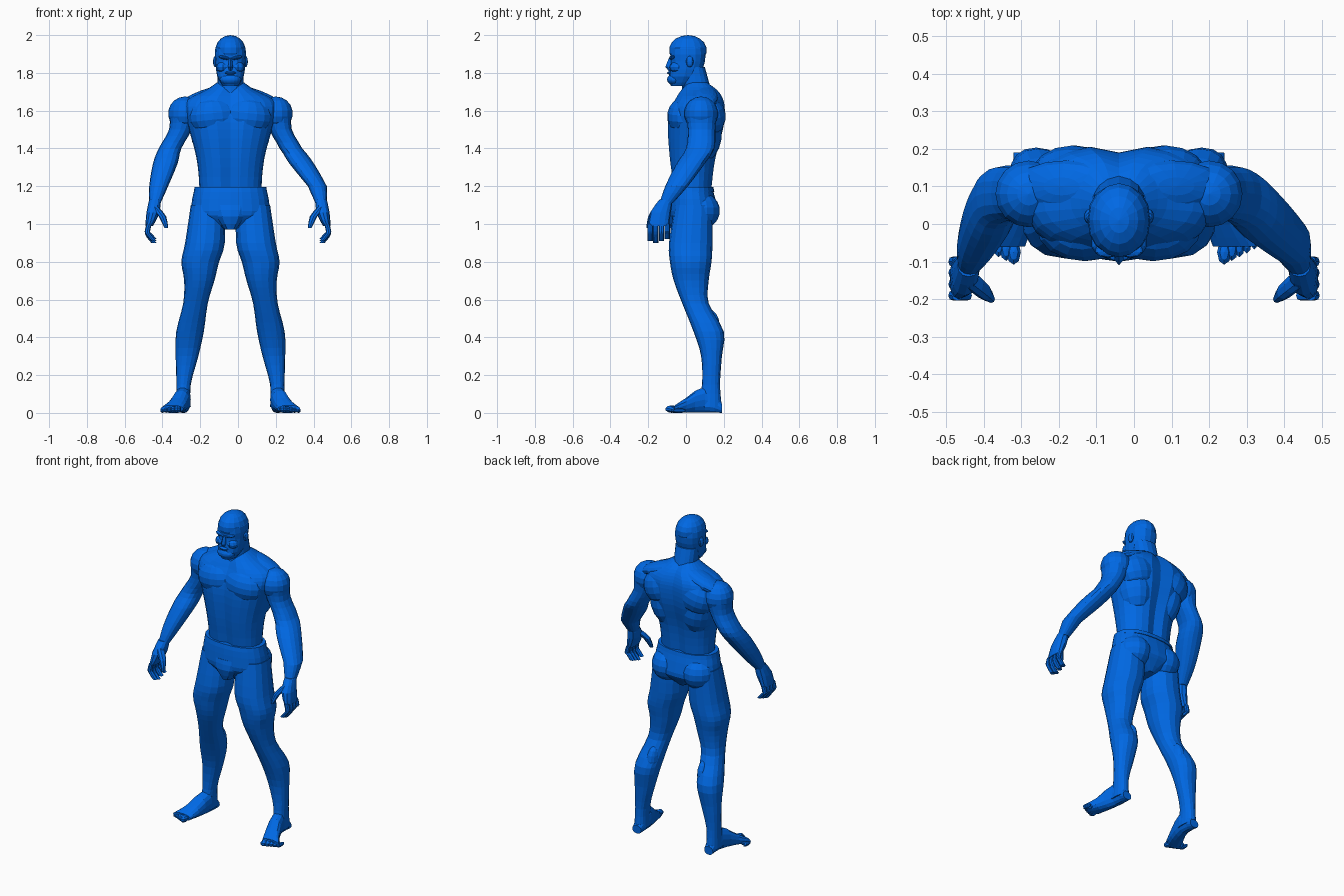
import bpy, bmesh, math
from mathutils import Vector, Matrix

default = bpy.data.objects.get("Cube")
if default:
    bpy.data.objects.remove(default)

BODY_X = -0.04          # symmetry plane of the body

blue = bpy.data.materials.new("blue")
blue.use_nodes = True
blue.diffuse_color = (0, .14, .78, 1)
blue.node_tree.nodes["Principled BSDF"].inputs["Base Color"].default_value = blue.diffuse_color


def finish(name, bm):
    bmesh.ops.recalc_face_normals(bm, faces=bm.faces)
    mesh = bpy.data.meshes.new(name)
    bm.to_mesh(mesh)
    bm.free()
    mesh.materials.append(blue)
    obj = bpy.data.objects.new(name, mesh)
    bpy.context.collection.objects.link(obj)


def catmull_rom(a, b, c, d, t):
    start, end = (c - a) / 2, (d - b) / 2
    return b + start * t + (3 * (c - b) - 2 * start - end) * t ** 2 + (2 * (b - c) + start + end) * t ** 3


def smooth_sections(sections, steps):
    """Fill in a smooth run of sections between the key ones."""
    keys = [Vector(s if len(s) == 5 else (*s, 0)) for s in sections]
    padded = [keys[0], *keys, keys[-1]]
    for a, b, c, d in zip(padded, padded[1:], padded[2:], padded[3:]):
        for i in range(steps):
            yield catmull_rom(a, b, c, d, i / steps)
    yield keys[-1]


def rounded(value, power):
    return math.copysign(abs(value) ** (2 / power), value)


def loft(name, sections, side=1, sides=16, power=2.3, steps=2, groove=0, along_y=False, shear=None):
    """Skin over sections (level, half width, low, high, optional centre x)."""
    bm = bmesh.new()
    rings = []
    for level, half, low, high, centre in smooth_sections(sections, steps):
        if shear:
            centre += shear(level)
        ring = []
        for i in range(sides):
            angle = math.tau * i / sides
            across = half * rounded(math.cos(angle), power)
            depth = rounded(math.sin(angle), power)
            v = (low + high) / 2 + depth * (high - low) / 2
            # Crease along the spine and breastbone
            v -= groove * depth * math.exp(-(across / .03) ** 2)
            x = BODY_X + side * (centre + across)
            ring.append(bm.verts.new((x, level, v) if along_y else (x, v, level)))
        rings.append(ring)
    for lower, upper in zip(rings, rings[1:]):
        for i in range(sides):
            bm.faces.new((lower[i - 1], lower[i], upper[i], upper[i - 1]))
    bm.faces.new(rings[0])
    bm.faces.new(rings[-1])
    finish(name, bm)


def blob(name, centre, radii, side=1, tilt=0, segments=16):
    """Faceted ellipsoid for a muscle or small feature."""
    bm = bmesh.new()
    bmesh.ops.create_uvsphere(bm, u_segments=segments, v_segments=segments // 2 + 1, radius=1)
    x, y, z = centre
    place = Matrix.Translation((BODY_X + side * x, y, z)) @ Matrix.Rotation(side * tilt, 4, "Y")
    bm.transform(place @ Matrix.Diagonal((*radii, 1)))
    finish(name, bm)


# Torso, from the hips up to the trapezius slope, and neck
loft("torso", [(1.05, .17, -.06, .13), (1.2, .165, -.07, .14), (1.35, .18, -.09, .16),
               (1.5, .22, -.1, .2), (1.6, .25, -.09, .21), (1.66, .23, -.06, .2),
               (1.71, .13, -.03, .17), (1.75, .07, 0, .12)], sides=24, steps=3, groove=.02)
loft("neck", [(1.6, .08, -.03, .16), (1.72, .07, -.02, .13), (1.83, .07, -.02, .1)])

# Briefs with a waistband and pouch
loft("briefs", [(1.19, .19, -.08, .14), (1.07, .21, -.09, .17), (1.03, .17, -.08, .16),
                (.97, .03, -.05, .11)], sides=24)
loft("waistband", [(1.17, .194, -.085, .15), (1.195, .19, -.08, .145)], sides=24, steps=1)
loft("pouch", [(1.1, .1, -.09, 0), (1.04, .08, -.1, 0), (.97, .03, -.08, .04)], sides=12)

# Head with hair cap, beard and nose
loft("head", [(1.73, .04, -.08, .02), (1.78, .07, -.09, .07), (1.86, .08, -.08, .1),
              (1.93, .08, -.08, .1), (1.98, .04, -.04, .07)])
blob("hair", (0, .01, 1.92), (.08, .1, .08))
blob("chin_beard", (0, -.06, 1.765), (.055, .04, .033))
blob("moustache", (0, -.08, 1.8), (.03, .02, .01))
loft("nose", [(1.88, .01, -.09, 0), (1.83, .016, -.11, 0), (1.81, .01, -.09, 0)], sides=8, steps=1)

ARM = [(1.65, .04, .03, .13, .24), (1.6, .07, 0, .16, .25), (1.5, .06, .01, .155, .265),
       (1.4, .06, 0, .15, .32), (1.32, .065, -.05, .1, .345), (1.2, .05, -.11, .01, .38),
       (1.11, .03, -.14, -.07, .4)]
PALM = [(1.13, .03, -.14, -.07, .4), (1.06, .035, -.19, -.08, .41), (.99, .02, -.2, -.09, .43)]
THUMB = [(1.09, .02, -.17, -.12, .4), (1.04, .02, -.2, -.16, .36), (.98, .01, -.21, -.19, .34)]
LEG = [(1.1, .09, -.06, .14, .12), (.9, .105, -.09, .14, .135), (.8, .1, -.085, .135, .16),
       (.7, .08, -.065, .12, .165), (.58, .065, -.02, .12, .185), (.43, .073, .04, .2, .214),
       (.3, .06, .08, .19, .23), (.15, .038, .085, .18, .248), (.03, .04, .06, .19, .25)]
FOOT = [(.19, .03, 0, .05, .25), (.1, .04, 0, .14, .25), (0, .05, 0, .08, .28),
        (-.06, .06, 0, .04, .31)]


def forearm_swing(z):
    """Outward shift of the left forearm, growing from elbow to wrist."""
    return .08 * min(1, max(0, (1.4 - z) / .2))


for label, side, swing in (("right", -1, None), ("left", 1, forearm_swing)):
    # Trunk muscles
    blob(label + "_pectoral", (.09, -.01, 1.57), (.13, .09, .1), side, tilt=.1)
    blob(label + "_shoulder_blade", (.12, .12, 1.57), (.12, .09, .11), side, tilt=.3)
    blob(label + "_trapezius", (.14, .1, 1.67), (.15, .07, .04), side, tilt=.35)
    blob(label + "_back_muscle", (.11, .08, 1.48), (.1, .11, .16), side, tilt=.15)
    blob(label + "_glute", (.105, .07, 1.07), (.1, .11, .1), side)

    # Face features
    blob(label + "_ear", (.08, .02, 1.86), (.013, .02, .03), side, segments=10)
    blob(label + "_brow", (.03, -.07, 1.88), (.035, .02, .01), side, tilt=-.2, segments=10)
    blob(label + "_cheek", (.04, -.05, 1.83), (.035, .037, .03), side, segments=10)

    # Arm and hand
    blob(label + "_deltoid", (.24, .08, 1.585), (.09, .09, .09), side)
    loft(label + "_arm", ARM, side, steps=3, shear=swing)
    loft(label + "_palm", PALM, side, sides=12, shear=swing)
    loft(label + "_thumb", THUMB, side, sides=8, shear=swing)
    for i, finger in enumerate(("index", "middle", "ring", "little")):
        y, r = -.19 + i * .03, .014
        tip = .9 + abs(i - 1) * .01
        joints = ((1, .43), (.96, .44), (tip + .03, .43), (tip, .405))
        loft(f"{label}_{finger}_finger", [(z, r, y - r, y + r, x) for z, x in joints],
             side, sides=8, shear=swing)

    # Leg and foot
    loft(label + "_leg", LEG, side, steps=3)
    blob(label + "_kneecap", (.17, .01, .65), (.05, .05, .07), side, tilt=-.2, segments=12)
    blob(label + "_inner_thigh", (.13, .01, .74), (.05, .07, .1), side, tilt=-.2)
    blob(label + "_inner_calf", (.18, .12, .45), (.04, .06, .1), side, tilt=-.1)
    loft(label + "_foot", FOOT, side, sides=14, along_y=True)
    for i, toe in enumerate(("big", "second", "third", "fourth", "little")):
        size = .02 - i * .002
        blob(f"{label}_{toe}_toe", (.28 + i * .02, -.075 + i * .01, size), (size, .035, size),
             side, segments=8)
